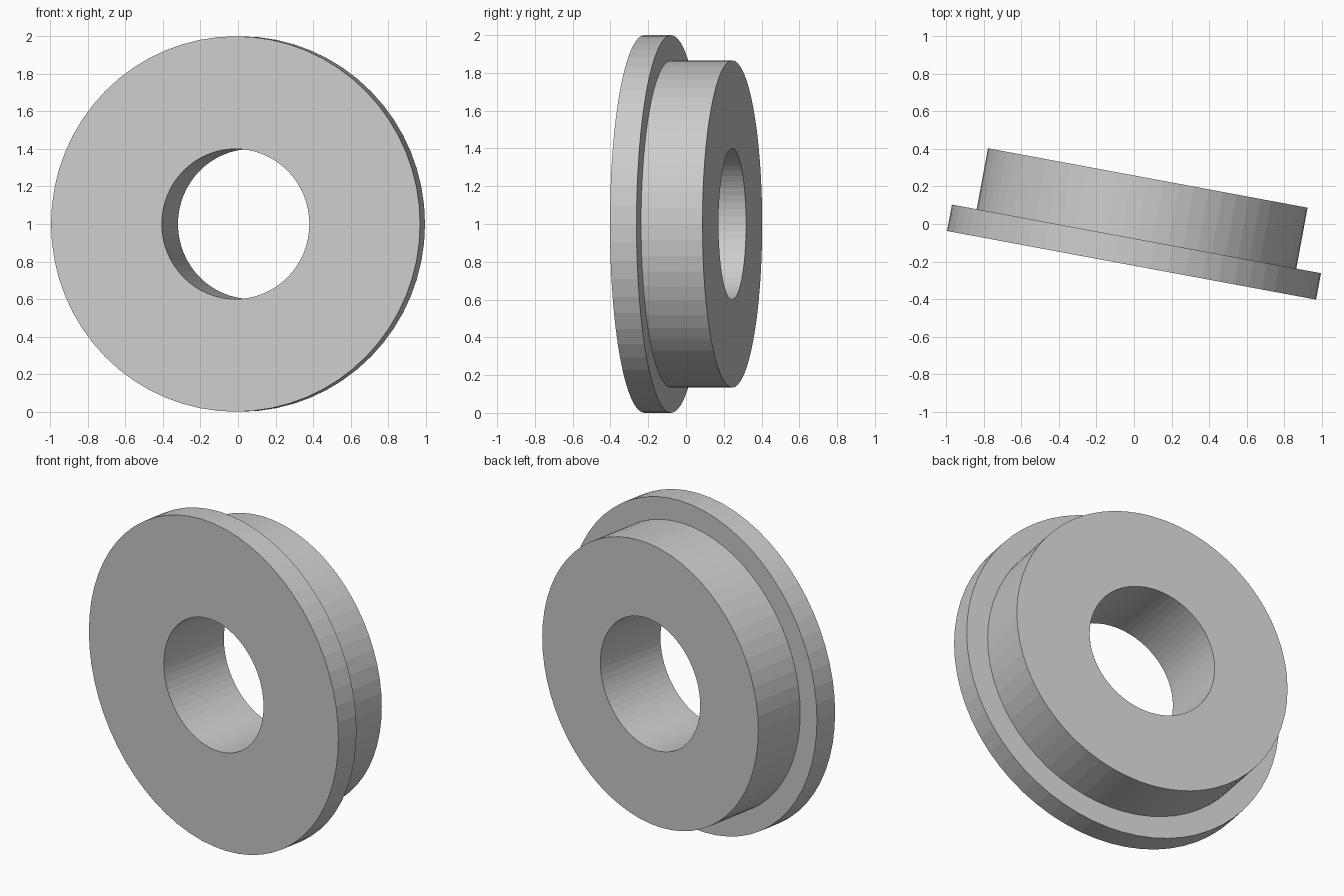
import bpy, bmesh, math
from mathutils import Matrix, Vector

if "Cube" in bpy.data.objects:
    bpy.data.objects.remove(bpy.data.objects["Cube"])

SIDES = 64
TILT = math.radians(-10.53)

# Cross-section (radius, depth along the axis from the flange's front face)
PROFILE = [(0.40, 0.0), (1.0, 0.0), (1.0, 0.143),
           (0.866, 0.143), (0.866, 0.473), (0.40, 0.473)]

grey = bpy.data.materials.new("plain grey")
grey.diffuse_color = (0.6, 0.6, 0.6, 1.0)
grey.use_nodes = True
grey.node_tree.nodes["Principled BSDF"].inputs["Base Color"].default_value = grey.diffuse_color


def lathe(name, profile, material):
    """Turn a closed profile around the local y axis."""
    bm = bmesh.new()
    rings = []
    for i in range(SIDES):
        a = 2 * math.pi * i / SIDES
        rings.append([bm.verts.new((r * math.cos(a), d, r * math.sin(a)))
                      for r, d in profile])
    n = len(profile)
    for i in range(SIDES):
        here, after = rings[i], rings[(i + 1) % SIDES]
        for j in range(n):
            k = (j + 1) % n
            bm.faces.new((here[j], here[k], after[k], after[j]))
    bmesh.ops.recalc_face_normals(bm, faces=bm.faces)
    mesh = bpy.data.meshes.new(name)
    bm.to_mesh(mesh)
    bm.free()
    mesh.materials.append(material)
    obj = bpy.data.objects.new(name, mesh)
    bpy.context.collection.objects.link(obj)
    return obj


# Flanged wheel with a through bore, turned slightly about the vertical
wheel = lathe("flanged_wheel", PROFILE, grey)
wheel.matrix_world = (Matrix.Translation(Vector((-0.013, -0.22, 1.0)))
                      @ Matrix.Rotation(TILT, 4, 'Z'))
